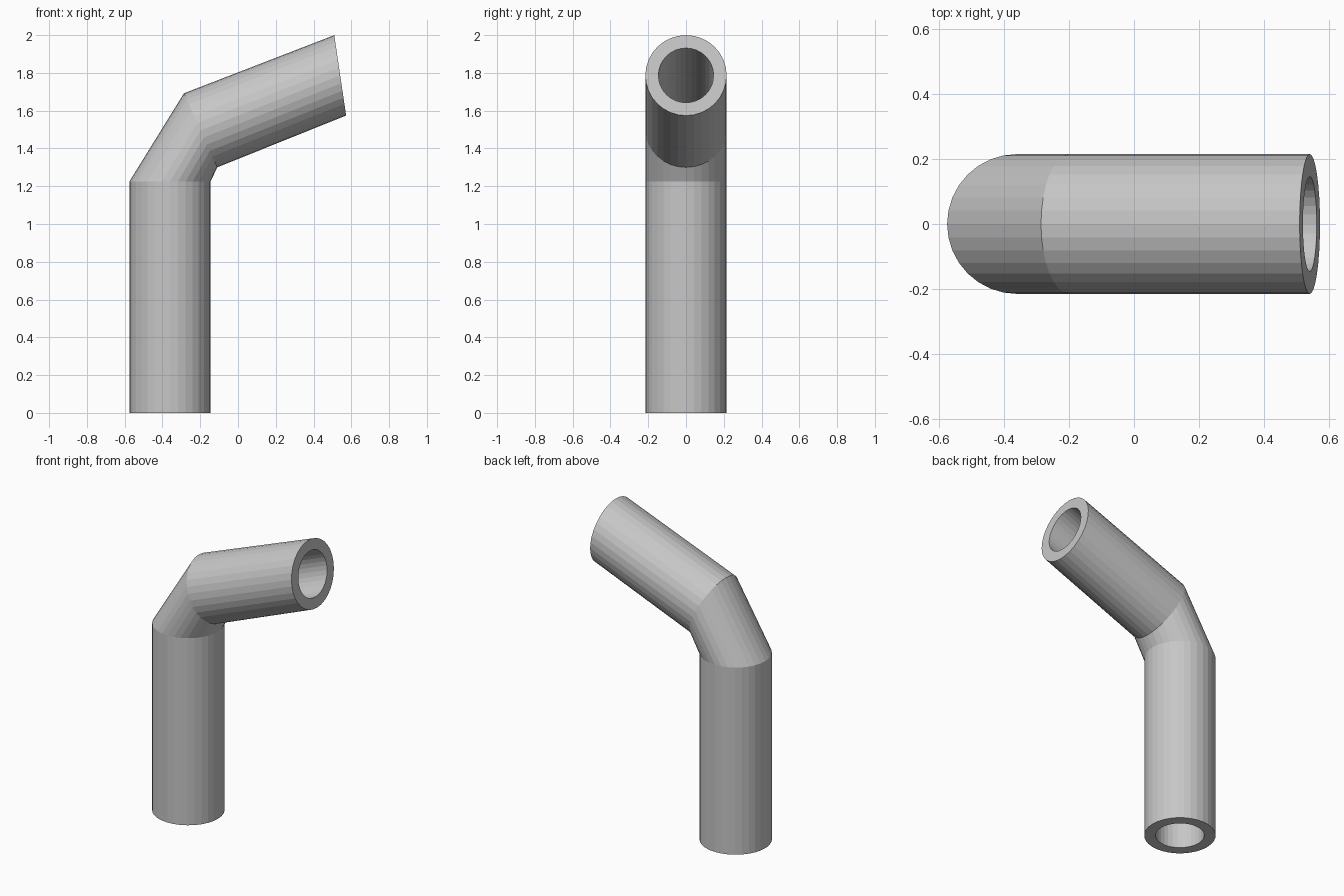
import bpy, bmesh, math
from mathutils import Vector

if "Cube" in bpy.data.objects:
    bpy.data.objects.remove(bpy.data.objects["Cube"], do_unlink=True)

SIDES = 32
OUTER, INNER = 0.215, 0.146

# Ring stations along the pipe: centre x, centre z, tilt in degrees
STATIONS = [(-0.36, 0.0, 0), (-0.36, 1.225, 0), (-0.198, 1.496, 65.8), (0.541, 1.787, 81.6)]

grey = bpy.data.materials.new("pipe grey")
grey.use_nodes = True
colour = (0.57, 0.57, 0.57, 1)
grey.diffuse_color = colour
grey.node_tree.nodes["Principled BSDF"].inputs["Base Color"].default_value = colour


def ring(bm, station, radius):
    """Add a circle of vertices, tilted about the y axis."""
    x, z, tilt = station
    t = math.radians(tilt)
    across = Vector((math.cos(t), 0, -math.sin(t)))
    verts = []
    for i in range(SIDES):
        a = math.tau * i / SIDES
        offset = across * math.cos(a) + Vector((0, math.sin(a), 0))
        verts.append(bm.verts.new(Vector((x, 0, z)) + offset * radius))
    return verts


# Closed loop of rings: up the outside, back down the bore
bm = bmesh.new()
rings = [ring(bm, s, OUTER) for s in STATIONS]
rings += [ring(bm, s, INNER) for s in reversed(STATIONS)]
for lower, upper in zip(rings, rings[1:] + rings[:1]):
    for i in range(SIDES):
        j = (i + 1) % SIDES
        bm.faces.new((lower[i], lower[j], upper[j], upper[i]))
bmesh.ops.recalc_face_normals(bm, faces=bm.faces)

mesh = bpy.data.meshes.new("bent_pipe")
bm.to_mesh(mesh)
bm.free()
mesh.materials.append(grey)
pipe = bpy.data.objects.new("bent_pipe", mesh)
bpy.context.collection.objects.link(pipe)
